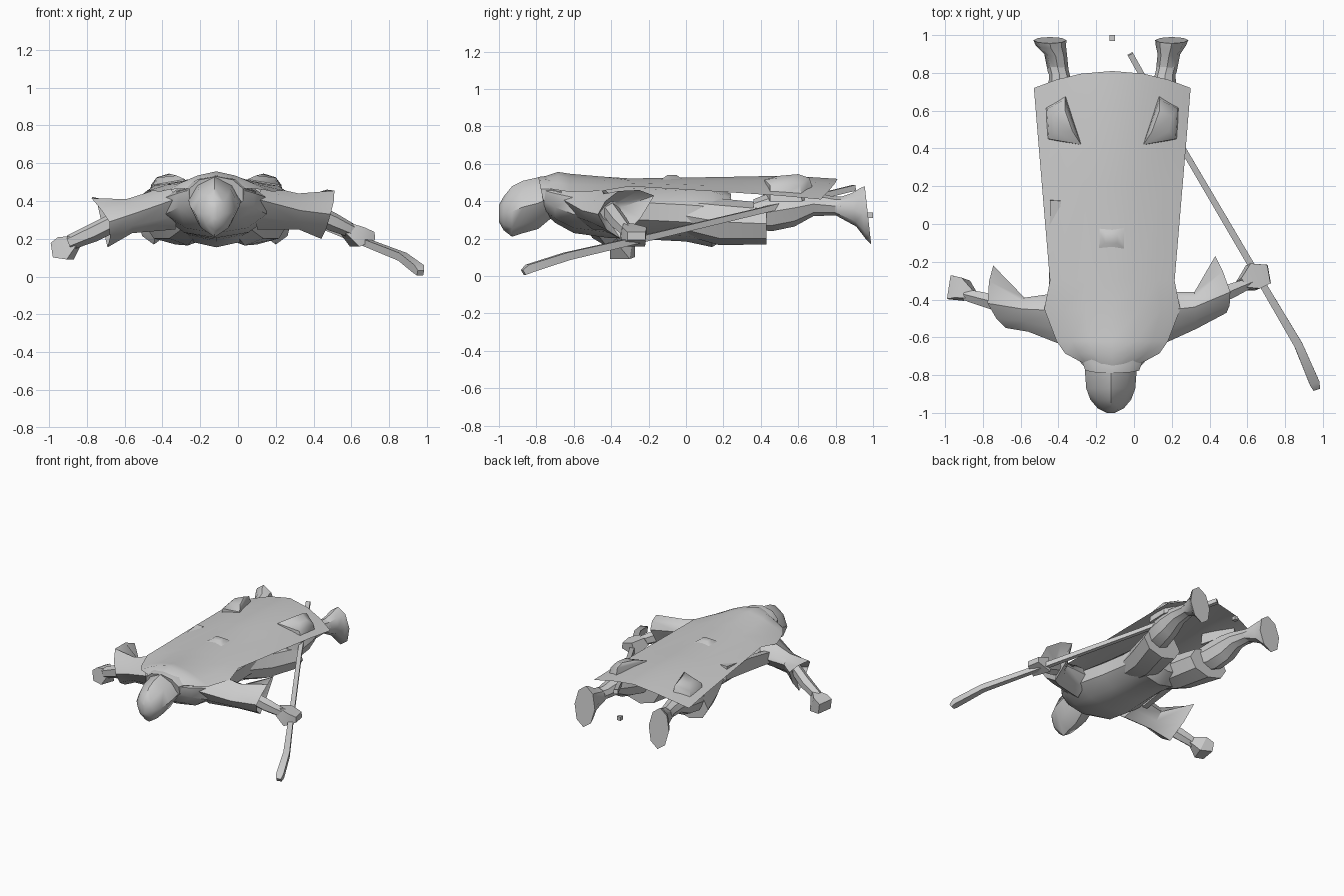
import bpy, bmesh, math
from mathutils import Vector as V

CX = -0.115  # body centre line
grey = bpy.data.materials.new("plain_grey")
grey.diffuse_color = (0.6, 0.6, 0.6, 1)


def finish(name, bm, angle=40):
    bmesh.ops.recalc_face_normals(bm, faces=bm.faces)
    me = bpy.data.meshes.new(name)
    bm.to_mesh(me)
    bm.free()
    me.materials.append(grey)
    ob = bpy.data.objects.new(name, me)
    bpy.context.collection.objects.link(ob)
    bpy.ops.object.select_all(action='DESELECT')
    ob.select_set(True)
    bpy.context.view_layer.objects.active = ob
    bpy.ops.object.shade_smooth_by_angle(angle=math.radians(angle))
    return ob


def loft(name, rings, angle=40, caps=True):
    """Skin a list of closed rings."""
    bm = bmesh.new()
    rows = [[bm.verts.new(p) for p in r] for r in rings]
    n = len(rows[0])
    for a, b in zip(rows, rows[1:]):
        for i in range(n):
            j = (i + 1) % n
            bm.faces.new((a[i], a[j], b[j], b[i]))
    if caps:
        bm.faces.new(rows[0])
        bm.faces.new(rows[-1])
    return finish(name, bm, angle)


def oval(x, y, z, w, h, n=10, tilt=0, pinch=1):
    """Ring across the body; tilt leans its top forward, pinch < 1 gives ridges."""
    out = []
    for i in range(n):
        a = math.pi / 2 + 2 * math.pi * i / n
        k = pinch if i % 2 else 1
        s = math.sin(a) * k
        out.append(V((x + w * math.cos(a) * k, y - tilt * s, z + h * s)))
    return out


def soft_quad(corners):
    """Eight point ring from four corners with bulged mid points."""
    c = [V(p) for p in corners]
    mid = sum(c, V()) / 4
    out = []
    for i in range(4):
        out += [c[i], mid + ((c[i] + c[(i + 1) % 4]) / 2 - mid) * 1.2]
    return out


def rod(name, stations, n=4, angle=30):
    """Tube along stations (x, y, z, half width, half height)."""
    pts = [V(s[:3]) for s in stations]
    rings = []
    for i, s in enumerate(stations):
        d = (pts[min(i + 1, len(pts) - 1)] - pts[max(i - 1, 0)]).normalized()
        u = d.cross(V((0, 0, 1))).normalized()
        v = u.cross(d)
        ang = [2 * math.pi * (k + 0.5) / n for k in range(n)]
        rings.append([pts[i] + u * s[3] * math.cos(a) + v * s[4] * math.sin(a)
                      for a in ang])
    return loft(name, rings, angle)


# torso, from the collar to the pelvis
loft("torso", [oval(CX, *s) for s in [
    (-0.76, 0.43, 0.15, 0.09), (-0.70, 0.405, 0.21, 0.12),
    (-0.60, 0.375, 0.28, 0.145), (-0.42, 0.355, 0.29, 0.15),
    (-0.20, 0.345, 0.25, 0.15), (0.0, 0.335, 0.23, 0.15),
    (0.14, 0.32, 0.24, 0.165), (0.24, 0.33, 0.17, 0.11)]])

# hooded head with a centre ridge
loft("hooded_head", [oval(CX - 0.008, *s, n=8, pinch=0.93) for s in [
    (-1.0, 0.335, 0.02, 0.045), (-0.975, 0.335, 0.07, 0.09),
    (-0.93, 0.345, 0.108, 0.135), (-0.87, 0.37, 0.13, 0.14),
    (-0.79, 0.39, 0.136, 0.138), (-0.72, 0.42, 0.14, 0.11)]], 40)

# collar around the hood
loft("collar", [oval(CX, *s, tilt=0.02) for s in [
    (-0.77, 0.435, 0.15, 0.095), (-0.73, 0.435, 0.165, 0.10),
    (-0.66, 0.42, 0.22, 0.10)]], 40)

# cape sheet, lower along its long edges
bm = bmesh.new()
cols = [-1, -0.72, -0.4, 0, 0.4, 0.72, 1]
cape_rows = [(-0.75, 0.13, 0.535, 0.47), (-0.685, 0.25, 0.557, 0.46),
             (-0.62, 0.295, 0.547, 0.45), (-0.45, 0.36, 0.532, 0.455),
             (-0.30, 0.33, 0.522, 0.48), (0.2, 0.372, 0.53, 0.45),
             (0.50, 0.397, 0.537, 0.43), (0.72, 0.415, 0.52, 0.41)]
rows = []
for k, (y, w, zc, ze) in enumerate(cape_rows):
    bow = 0.09 * max(0, (k - 5) / 2)
    rows.append([bm.verts.new((CX + u * w, y + bow * (1 - u * u),
                               zc + (ze - zc) * abs(u) ** 1.6)) for u in cols])
for a, b in zip(rows, rows[1:]):
    for i in range(len(cols) - 1):
        bm.faces.new((a[i], a[i + 1], b[i + 1], b[i]))
finish("cape", bm)

for side, s in (("right", 1), ("left", -1)):
    # wide trouser leg flaring to the knee
    loft(side + "_thigh", [oval(CX + s * x, y, z, w, h, 8) for x, y, z, w, h in [
        (0.10, -0.05, 0.33, 0.10, 0.10), (0.15, 0.18, 0.29, 0.14, 0.125),
        (0.215, 0.43, 0.28, 0.165, 0.11)]], 35)
    # calf and ankle
    loft(side + "_calf", [oval(CX + s * x, y, z, w, h, 8) for x, y, z, w, h in [
        (0.22, 0.36, 0.33, 0.10, 0.08), (0.25, 0.46, 0.345, 0.10, 0.105),
        (0.265, 0.58, 0.365, 0.09, 0.10), (0.27, 0.68, 0.385, 0.07, 0.065),
        (0.28, 0.79, 0.375, 0.055, 0.05), (0.29, 0.83, 0.375, 0.055, 0.05)]], 40)
    # raised boot top showing through the cape
    loft(side + "_boot_top", [[V((CX + s * x, y, z)) for x, y, z in ring] for ring in [
        [(0.165, 0.41, 0.43), (0.35, 0.45, 0.40), (0.355, 0.62, 0.40), (0.245, 0.69, 0.43)],
        [(0.165, 0.42, 0.515), (0.335, 0.45, 0.485), (0.345, 0.61, 0.485), (0.25, 0.66, 0.525)],
        [(0.21, 0.49, 0.535), (0.30, 0.49, 0.525), (0.315, 0.57, 0.525), (0.25, 0.60, 0.545)]]], 50)
    # foot flaring into a slanted sole
    turn = 0.0 if s > 0 else 0.015
    loft(side + "_foot", [
        oval(CX + s * 0.285, 0.80, 0.37, 0.055, 0.045, 8),
        oval(CX + s * 0.30, 0.90, 0.355, 0.06, 0.09, 8, 0.01),
        oval(CX + s * (0.31 + turn), 0.945, 0.335, 0.08, 0.135, 8, 0.015),
        oval(CX + s * (0.315 + turn), 0.973, 0.325, 0.088, 0.155, 8, 0.017)], 40)

# flared sleeves: shoulder, elbow, cuff, then the hollow inside
sleeves = {
    "right_sleeve": [
        [(0.14, -0.36, 0.36), (0.14, -0.46, 0.48), (0.10, -0.66, 0.41), (0.10, -0.50, 0.25)],
        [(0.32, -0.36, 0.37), (0.32, -0.44, 0.44), (0.33, -0.555, 0.35), (0.32, -0.45, 0.25)],
        [(0.43, -0.17, 0.43), (0.51, -0.36, 0.455), (0.49, -0.47, 0.33), (0.44, -0.35, 0.20)],
        [(0.38, -0.34, 0.37), (0.40, -0.40, 0.40), (0.40, -0.46, 0.34), (0.38, -0.41, 0.29)]],
    "left_sleeve": [
        [(-0.37, -0.36, 0.36), (-0.37, -0.46, 0.48), (-0.33, -0.66, 0.41), (-0.33, -0.50, 0.25)],
        [(-0.58, -0.39, 0.34), (-0.59, -0.45, 0.41), (-0.56, -0.57, 0.33), (-0.56, -0.48, 0.23)],
        [(-0.745, -0.22, 0.39), (-0.775, -0.42, 0.415), (-0.68, -0.55, 0.29), (-0.69, -0.42, 0.155)],
        [(-0.64, -0.39, 0.32), (-0.65, -0.45, 0.35), (-0.63, -0.52, 0.29), (-0.63, -0.46, 0.25)]]}
for name, quads in sleeves.items():
    loft(name, [soft_quad(q) for q in quads], 40)

# forearms and fists
rod("right_forearm", [(0.38, -0.40, 0.345, 0.045, 0.05), (0.50, -0.36, 0.29, 0.045, 0.05),
                      (0.62, -0.31, 0.235, 0.03, 0.035)], 6)
rod("right_hand", [(0.57, -0.32, 0.255, 0.04, 0.045), (0.63, -0.28, 0.21, 0.10, 0.075),
                   (0.715, -0.265, 0.215, 0.07, 0.03)], 4)
rod("left_forearm", [(-0.63, -0.46, 0.30, 0.04, 0.05), (-0.76, -0.41, 0.235, 0.045, 0.05),
                     (-0.89, -0.375, 0.18, 0.035, 0.04)], 6)
rod("left_hand", [(-0.85, -0.38, 0.195, 0.03, 0.035), (-0.91, -0.345, 0.15, 0.08, 0.09),
                  (-0.975, -0.335, 0.14, 0.09, 0.055)], 4)

# long staff ending in a bent, wider tip
rod("staff", [(-0.02, 0.90, 0.472, 0.022, 0.022), (0.27, 0.38, 0.345, 0.022, 0.022),
              (0.64, -0.25, 0.195, 0.025, 0.025), (0.87, -0.64, 0.105, 0.032, 0.03),
              (0.955, -0.84, 0.04, 0.038, 0.032), (0.965, -0.87, 0.02, 0.025, 0.022)], 4)

# scabbard along the left hip, its end just breaking through the cape
rod("scabbard", [(-0.43, -0.40, 0.36, 0.03, 0.06), (-0.425, -0.15, 0.40, 0.035, 0.07),
                 (-0.415, 0.13, 0.435, 0.04, 0.075)], 4)


def block(name, lo, hi, taper=1.0, angle=30):
    cx, cy = (lo[0] + hi[0]) / 2, (lo[1] + hi[1]) / 2

    def ring(z, t):
        return [V((cx + (x - cx) * t, cy + (y - cy) * t, z)) for x, y in
                ((lo[0], lo[1]), (hi[0], lo[1]), (hi[0], hi[1]), (lo[0], hi[1]))]
    return loft(name, [ring(lo[2], 1), ring(hi[2], taper)], angle)


# back buckle and loose stud
block("back_buckle", (-0.20, -0.14, 0.51), (-0.04, -0.01, 0.54), 0.4, 80)
block("loose_stud", (-0.13, 0.97, 0.31), (-0.10, 1.0, 0.34))
